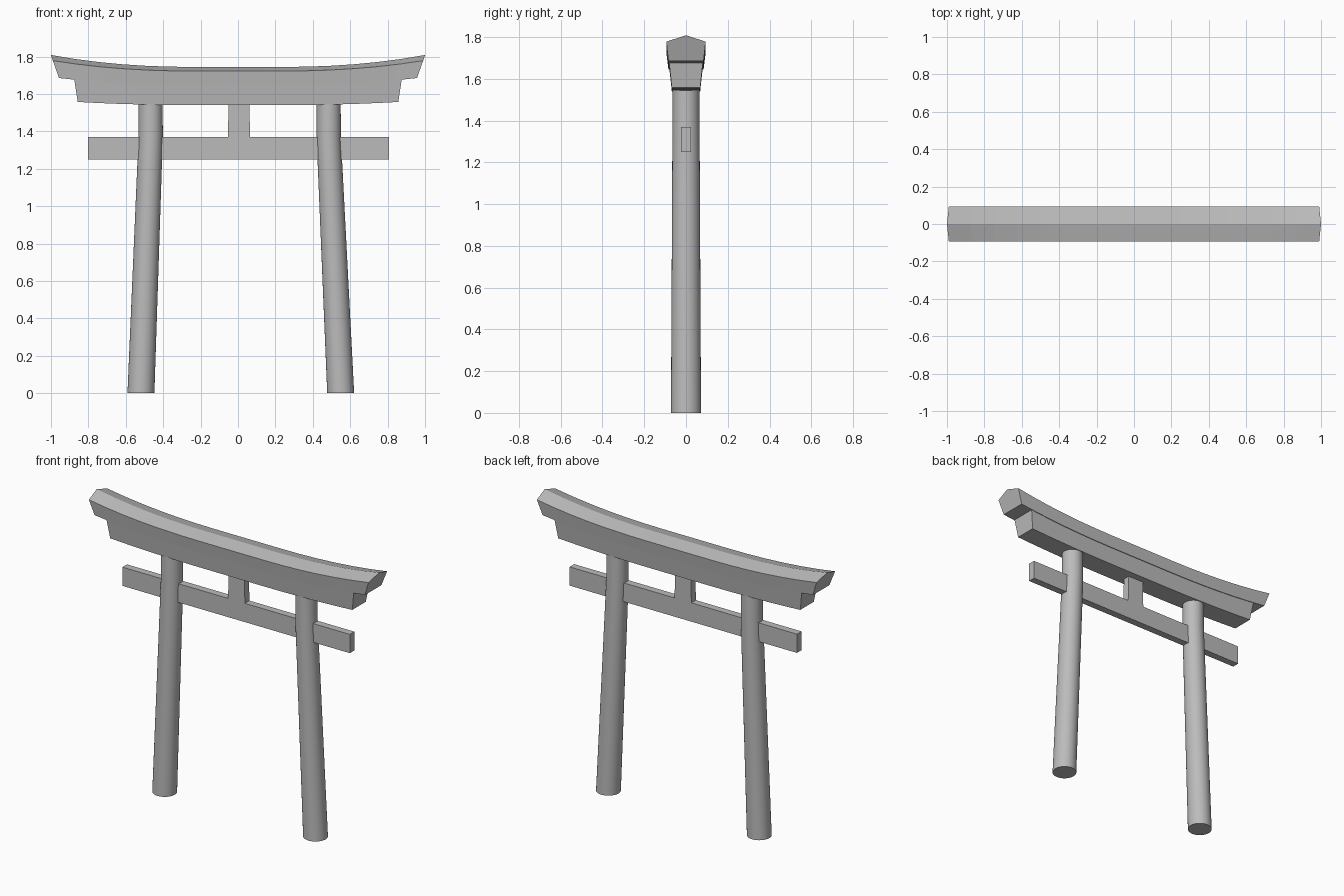
import bpy, bmesh, math

old = bpy.data.objects.get("Cube")
if old:
    bpy.data.objects.remove(old, do_unlink=True)

stone = bpy.data.materials.new("stone_grey")
stone.use_nodes = True
GREY = (0.5, 0.5, 0.5, 1)
stone.diffuse_color = GREY
stone.node_tree.nodes["Principled BSDF"].inputs["Base Color"].default_value = GREY


def loft(name, rings, smooth=False):
    """Skin a list of closed cross-sections and cap both ends."""
    bm = bmesh.new()
    loops = [[bm.verts.new(p) for p in ring] for ring in rings]
    n = len(loops[0])
    for a, b in zip(loops, loops[1:]):
        for i in range(n):
            j = (i + 1) % n
            bm.faces.new((a[i], a[j], b[j], b[i]))
    bm.faces.new(loops[0])
    bm.faces.new(loops[-1])
    bmesh.ops.recalc_face_normals(bm, faces=bm.faces)
    mesh = bpy.data.meshes.new(name)
    bm.to_mesh(mesh)
    bm.free()
    mesh.materials.append(stone)
    obj = bpy.data.objects.new(name, mesh)
    bpy.context.collection.objects.link(obj)
    if smooth:
        bpy.ops.object.select_all(action='DESELECT')
        obj.select_set(True)
        bpy.context.view_layer.objects.active = obj
        bpy.ops.object.shade_smooth_by_angle(angle=math.radians(35))
    return obj


def curved_beam(name, section, steps=16):
    """Sweep a section along x. Each point: y, z at centre, half length, lift at the ends."""
    rings = []
    for i in range(steps + 1):
        t = 2 * i / steps - 1
        bend = max(0, (abs(t) - 0.2) / 0.8) ** 2.3
        rings.append([(t * half, y, z + lift * bend) for y, z, half, lift in section])
    return loft(name, rings)


def mirrored(points):
    """Complete a half section (ridge to base) with its mirror image in y."""
    return points + [(-y, *rest) for y, *rest in reversed(points) if y]


# Upswept cap with a ridged top
curved_beam("top_cap", mirrored([
    (0, 1.744, 1.0, 0.064),
    (0.094, 1.722, 0.99, 0.056),
    (0.084, 1.645, 0.957, 0.04),
]))

# Tapered lintel below the cap
curved_beam("lintel", mirrored([
    (0.081, 1.66, 0.876, 0.022),
    (0.068, 1.54, 0.857, 0.017),
]))

# Leaning round pillars, straightening above the tie beam
for name, base_x, top_x in (("right_pillar", -0.519, -0.467), ("left_pillar", 0.549, 0.485)):
    rings = []
    for x, z, r in ((base_x, 0, 0.072), (top_x, 1.37, 0.065), (top_x, 1.56, 0.064)):
        angles = [math.tau * k / 32 for k in range(32)]
        rings.append([(x + r * math.cos(a), r * math.sin(a), z) for a in angles])
    loft(name, rings, smooth=True)


def block(name, low, high, z0, z1, depth):
    """Rectangular block whose x span may change from bottom to top."""
    rings = [[(x0, -depth, z), (x1, -depth, z), (x1, depth, z), (x0, depth, z)]
             for (x0, x1), z in ((low, z0), (high, z1))]
    return loft(name, rings)


# Tie beam through the pillars, and the short strut above it
block("tie_beam", (-0.802, 0.808), (-0.802, 0.808), 1.25, 1.37, 0.023)
block("centre_strut", (-0.054, 0.065), (-0.05, 0.06), 1.37, 1.56, 0.023)
